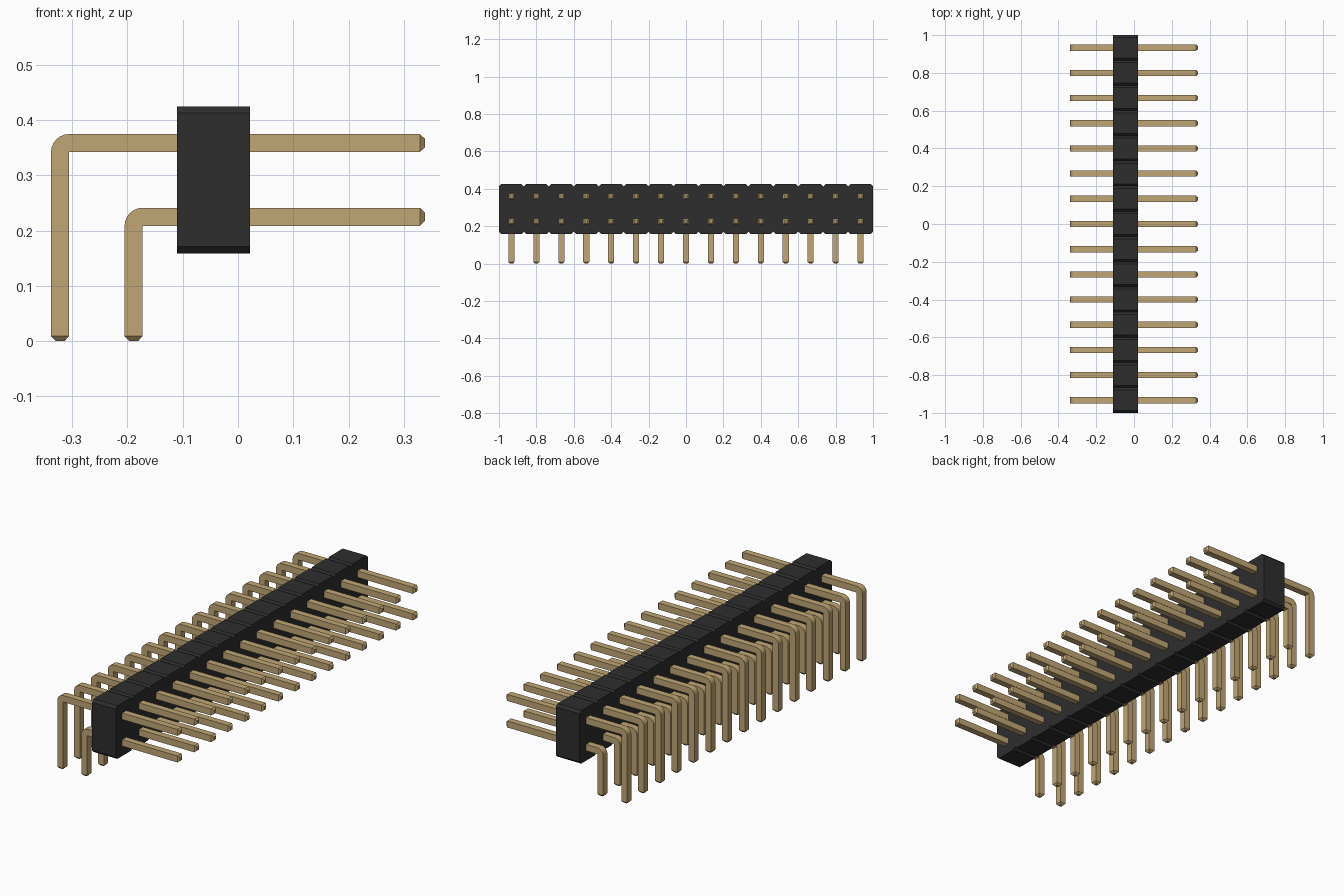
import bpy, bmesh, math
from mathutils import Vector

cube = bpy.data.objects.get("Cube")
if cube:
    bpy.data.objects.remove(cube, do_unlink=True)

COLUMNS = 15
PITCH = 2 / COLUMNS
HALF = 0.0163            # half the pin thickness


def material(name, rgb, roughness):
    mat = bpy.data.materials.new(name)
    mat.use_nodes = True
    mat.diffuse_color = (*rgb, 1)
    bsdf = mat.node_tree.nodes["Principled BSDF"]
    bsdf.inputs["Base Color"].default_value = (*rgb, 1)
    bsdf.inputs["Roughness"].default_value = roughness
    return mat


def finish(bm, name, mat):
    bmesh.ops.remove_doubles(bm, verts=bm.verts, dist=1e-5)
    bmesh.ops.recalc_face_normals(bm, faces=bm.faces)
    mesh = bpy.data.meshes.new(name)
    bm.to_mesh(mesh)
    bm.free()
    mesh.materials.append(mat)
    return mesh


def add_object(name, mesh, y=0):
    obj = bpy.data.objects.new(name, mesh)
    obj.location.y = y
    bpy.context.collection.objects.link(obj)
    return obj


def body_mesh(mat):
    """Notched outline of the housing, extruded along x."""
    x0, x1, z0, z1, cut = -0.11, 0.022, 0.159, 0.425, 0.012
    top, bottom = [], []
    for i in range(COLUMNS):
        a = -1 + i * PITCH
        b = a + PITCH
        for edge, z, s in ((top, z1, -1), (bottom, z0, 1)):
            edge += [(a, z + s * cut), (a + cut, z), (b - cut, z)]
    top.append((1, z1 - cut))
    bottom.append((1, z0 + cut))
    bm = bmesh.new()
    face = bm.faces.new([bm.verts.new((x0, y, z)) for y, z in bottom + top[::-1]])
    result = bmesh.ops.extrude_face_region(bm, geom=[face])
    moved = [v for v in result["geom"] if isinstance(v, bmesh.types.BMVert)]
    bmesh.ops.translate(bm, verts=moved, vec=(x1 - x0, 0, 0))
    return finish(bm, "housing", mat)


def pin_mesh(name, leg_x, z, mat):
    """Square wire swept along a right-angle bend, with tapered tips."""
    tip, end, small, steps = 0.009, 0.338, 0.008, 6
    # each station: centre x, centre z, outward direction x and z, half size
    stations = [(end, z, 0, 1, small), (end - tip, z, 0, 1, HALF)]
    px, pz = leg_x + HALF, z - HALF
    for i in range(steps + 1):
        t = math.radians(90 + 90 * i / steps)
        c, s = math.cos(t), math.sin(t)
        stations.append((px + HALF * c, pz + HALF * s, c, s, HALF))
    stations += [(leg_x, tip, -1, 0, HALF), (leg_x, 0, -1, 0, small)]
    bm = bmesh.new()
    rings = []
    for cx, cz, dx, dz, h in stations:
        centre, out, side = Vector((cx, 0, cz)), Vector((dx, 0, dz)), Vector((0, 1, 0))
        rings.append([bm.verts.new(centre + h * (u * out + v * side))
                      for u, v in ((1, 1), (1, -1), (-1, -1), (-1, 1))])
    for a, b in zip(rings, rings[1:]):
        for i in range(4):
            j = (i + 1) % 4
            bm.faces.new((a[i], a[j], b[j], b[i]))
    bm.faces.new(rings[0])
    bm.faces.new(rings[-1])
    return finish(bm, name, mat)


black = material("black plastic", (0.027, 0.027, 0.027), 0.6)
gold = material("pale gold", (0.53, 0.38, 0.175), 0.5)

# Housing
add_object("housing", body_mesh(black))

# Two rows of bent pins
rows = (("upper_pin", pin_mesh("upper_pin", -0.322, 0.3585, gold)),
        ("lower_pin", pin_mesh("lower_pin", -0.189, 0.225, gold)))
for i in range(COLUMNS):
    y = -1 + (i + 0.5) * PITCH
    for name, mesh in rows:
        add_object(f"{name}_{i + 1}", mesh, y)
